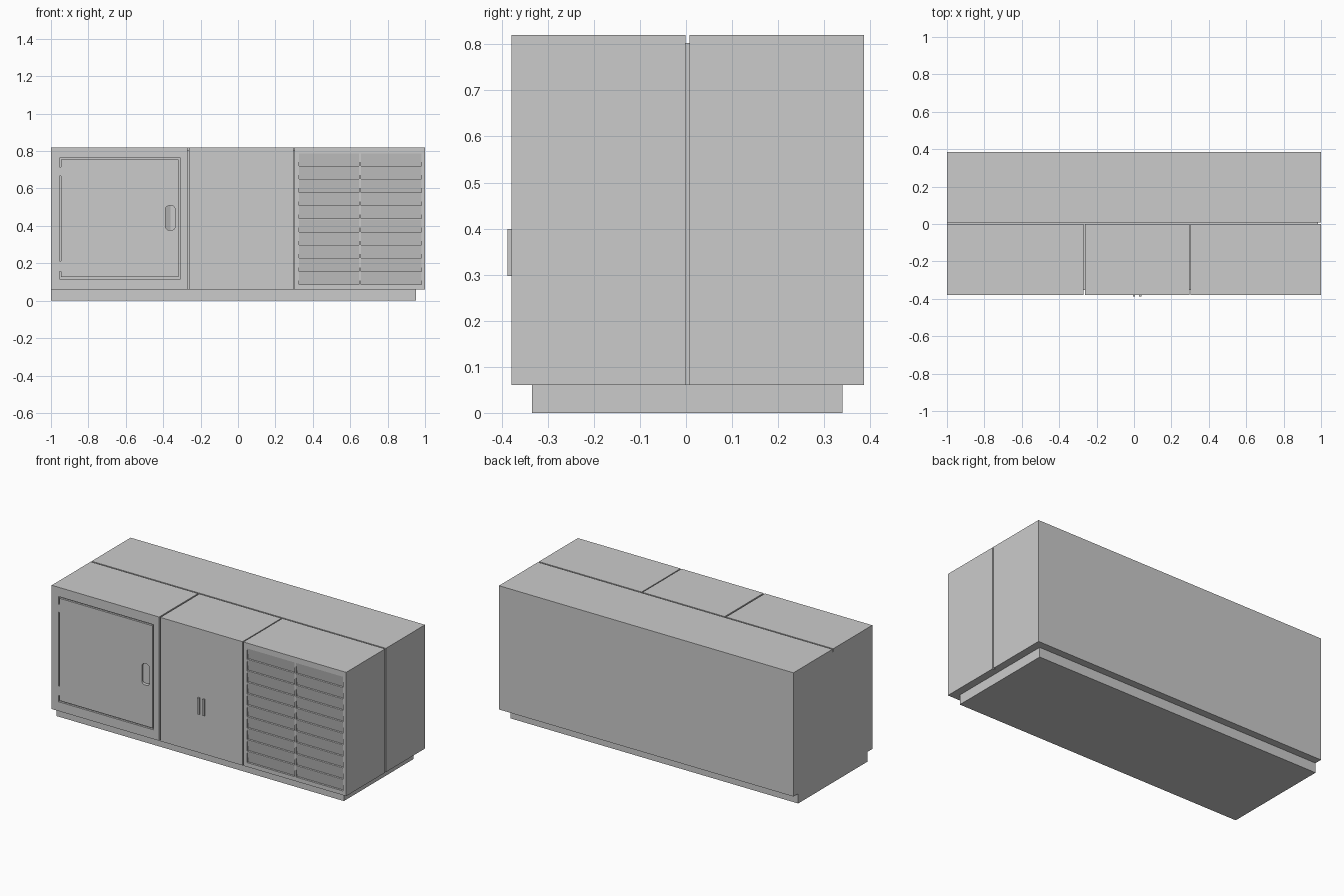
import bpy, bmesh, math

if "Cube" in bpy.data.objects:
    bpy.data.objects.remove(bpy.data.objects["Cube"])

Z0, Z1 = 0.06, 0.82          # cabinet bottom and top
F, B = -0.379, 0.386         # front and back faces


def prism(name, near, far):
    """Solid between two matching loops of points."""
    bm = bmesh.new()
    a = [bm.verts.new(p) for p in near]
    b = [bm.verts.new(p) for p in far]
    n = len(a)
    bm.faces.new(a)
    bm.faces.new(b[::-1])
    for i in range(n):
        bm.faces.new((a[i], b[i], b[(i + 1) % n], a[(i + 1) % n]))
    bmesh.ops.recalc_face_normals(bm, faces=bm.faces)
    me = bpy.data.meshes.new(name)
    bm.to_mesh(me)
    bm.free()
    ob = bpy.data.objects.new(name, me)
    bpy.context.collection.objects.link(ob)
    return ob


def box(name, x0, x1, y0, y1, z0, z1):
    loop = [(x0, z0), (x1, z0), (x1, z1), (x0, z1)]
    return prism(name, [(x, y0, z) for x, z in loop], [(x, y1, z) for x, z in loop])


def cut(target, cutter):
    """Subtract the cutter from the target and delete it."""
    mod = target.modifiers.new("cut", 'BOOLEAN')
    mod.operation, mod.solver, mod.object = 'DIFFERENCE', 'EXACT', cutter
    bpy.context.view_layer.objects.active = target
    bpy.ops.object.modifier_apply(modifier=mod.name)
    bpy.data.objects.remove(cutter)


# plinth, inner core seen in the seams, rear cabinet
box("plinth", -1, 0.953, -0.334, 0.34, 0, Z0)
box("inner_core", -1, 0.985, -0.352, 0.1, Z0, 0.803)
box("rear_cabinet", -1, 1, 0.0075, B, Z0, Z1)

# front cabinets
left = box("left_cabinet", -1, -0.271, F, -0.001, Z0, Z1)
box("middle_cabinet", -0.262, 0.296, F, -0.001, Z0, Z1)
right = box("right_cabinet", 0.302, 1, F, -0.001, Z0, Z1)

# door seam on the left cabinet, interrupted by two flush hinges
xa, xb, za, zb, w = -0.955, -0.308, 0.117, 0.763, 0.009
seams = [(xa, xb, zb - w, zb), (xa, xb, za, za + w), (xb - w, xb, za, zb)]
seams += [(xa, xa + w, s, e) for s, e in ((za, 0.157), (0.213, 0.667), (0.716, zb))]
for x0, x1, z0, z1 in seams:
    cut(left, box("seam_cutter", x0, x1, F - 0.05, F + 0.012, z0, z1))

# finger pull: rounded pocket that deepens to the right
px0, px1, pz0, pz1, r = -0.388, -0.336, 0.377, 0.508, 0.02
outline = []
for cx, cz, start in ((px1 - r, pz1 - r, 0), (px0 + r, pz1 - r, 90),
                      (px0 + r, pz0 + r, 180), (px1 - r, pz0 + r, 270)):
    for k in range(5):
        t = math.radians(start + k * 22.5)
        outline.append((cx + r * math.cos(t), cz + r * math.sin(t)))
depth = lambda x: F + 0.012 + 0.028 * (x - px0) / (px1 - px0)
cut(left, prism("pull_cutter", [(x, F - 0.05, z) for x, z in outline],
                [(x, depth(x), z) for x, z in outline]))

# two bar handles on the middle cabinet
for side in (-1, 1):
    c = 0.017 + side * 0.017
    box("bar_handle", c - 0.006, c + 0.006, F - 0.008, F + 0.005, 0.297, 0.399)

# louvres in two columns on the right cabinet
top, step = 0.787, 0.0705
for x0, x1 in ((0.327, 0.648), (0.658, 0.98)):
    for i in range(10):
        zt = top - i * step
        zl = zt - step + 0.004
        profile = [(F, zt), (F + 0.012, zl), (F - 0.03, zl), (F - 0.03, zt)]
        cut(right, prism("louvre_cutter", [(x0, y, z) for y, z in profile],
                         [(x1, y, z) for y, z in profile]))
